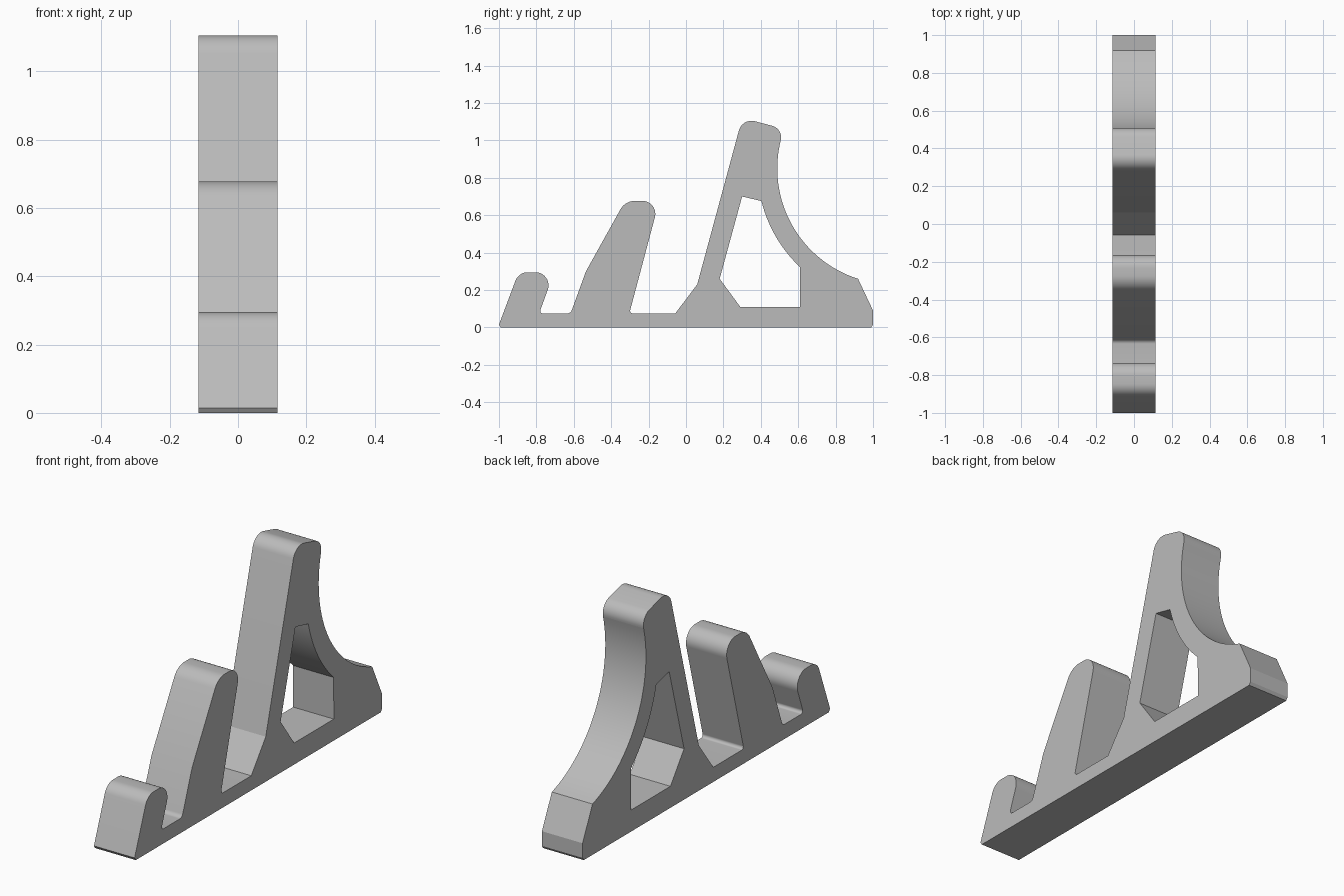
import bpy, bmesh
from math import radians, cos, sin, tan
from mathutils import Vector

cube = bpy.data.objects.get("Cube")
if cube:
    bpy.data.objects.remove(cube, do_unlink=True)

HALF_WIDTH = 0.115
ARC_CENTRE = Vector((1.107, 0.85))


def arc(centre, radius, start, end, steps):
    """Points on a circle, angles in degrees."""
    angles = [radians(start + (end - start) * i / steps) for i in range(steps + 1)]
    return [centre + radius * Vector((cos(a), sin(a))) for a in angles]


def rounded(corners, steps=10):
    """Turn (y, z, fillet radius) corners into a list of points."""
    points = []
    for i, (y, z, r) in enumerate(corners):
        p = Vector((y, z))
        if r == 0:
            points.append(p)
            continue
        a = (Vector(corners[i - 1][:2]) - p).normalized()
        b = (Vector(corners[(i + 1) % len(corners)][:2]) - p).normalized()
        half = a.angle(b) / 2
        centre = p + (a + b).normalized() * r / sin(half)
        first = p + a * r / tan(half) - centre
        last = p + b * r / tan(half) - centre
        sweep = first.angle(last)
        for k in range(steps + 1):
            t = k / steps
            points.append(centre + (first * sin((1 - t) * sweep) + last * sin(t * sweep)) / sin(sweep))
    return points


def plain(points):
    return [(p.x, p.y, 0) for p in points]


# Outer profile: small hook, middle prong, tall post, curved back brace
outline = rounded(
    [(-0.99, 0, 0), (-1, 0.015, 0),
     (-0.895, 0.295, 0.07), (-0.705, 0.295, 0.07), (-0.785, 0.075, 0.014),
     (-0.617, 0.075, 0.025), (-0.535, 0.30, 0),
     (-0.325, 0.677, 0.09), (-0.143, 0.677, 0.07), (-0.303, 0.075, 0.014),
     (-0.057, 0.075, 0), (0.06, 0.23, 0),
     (0.301, 1.12, 0.07), (0.522, 1.062, 0.065)]
    + plain(arc(ARC_CENTRE, 0.619, 166, 252.4, 32))
    + [(1, 0.09, 0), (1, 0.015, 0), (0.99, 0, 0)])

# Window inside the post, following the brace curve
window = rounded(
    [(0.18, 0.26, 0), (0.30, 0.70, 0)]
    + plain(arc(ARC_CENTRE, 0.725, 193.9, 226.6, 14))
    + [(0.61, 0.11, 0), (0.29, 0.11, 0)])

# Fill the profile and extrude it across the width
bm = bmesh.new()
for loop in (outline, window):
    verts = [bm.verts.new((-HALF_WIDTH, p.x, p.y)) for p in loop]
    for i, v in enumerate(verts):
        bm.edges.new((verts[i - 1], v))
bmesh.ops.triangle_fill(bm, edges=bm.edges[:], use_beauty=True)
side = bmesh.ops.extrude_face_region(bm, geom=bm.faces[:], use_keep_orig=True)
moved = [g for g in side["geom"] if isinstance(g, bmesh.types.BMVert)]
bmesh.ops.translate(bm, verts=moved, vec=(2 * HALF_WIDTH, 0, 0))
bmesh.ops.recalc_face_normals(bm, faces=bm.faces[:])

mesh = bpy.data.meshes.new("stand_bracket")
bm.to_mesh(mesh)
bm.free()
bracket = bpy.data.objects.new("stand_bracket", mesh)
bpy.context.collection.objects.link(bracket)

# Grey plastic
grey = bpy.data.materials.new("grey_plastic")
grey.use_nodes = True
colour = (0.5, 0.5, 0.5, 1)
grey.diffuse_color = colour
grey.node_tree.nodes["Principled BSDF"].inputs["Base Color"].default_value = colour
mesh.materials.append(grey)

bpy.ops.object.select_all(action="DESELECT")
bracket.select_set(True)
bpy.context.view_layer.objects.active = bracket
bpy.ops.object.shade_smooth_by_angle(angle=radians(20))
